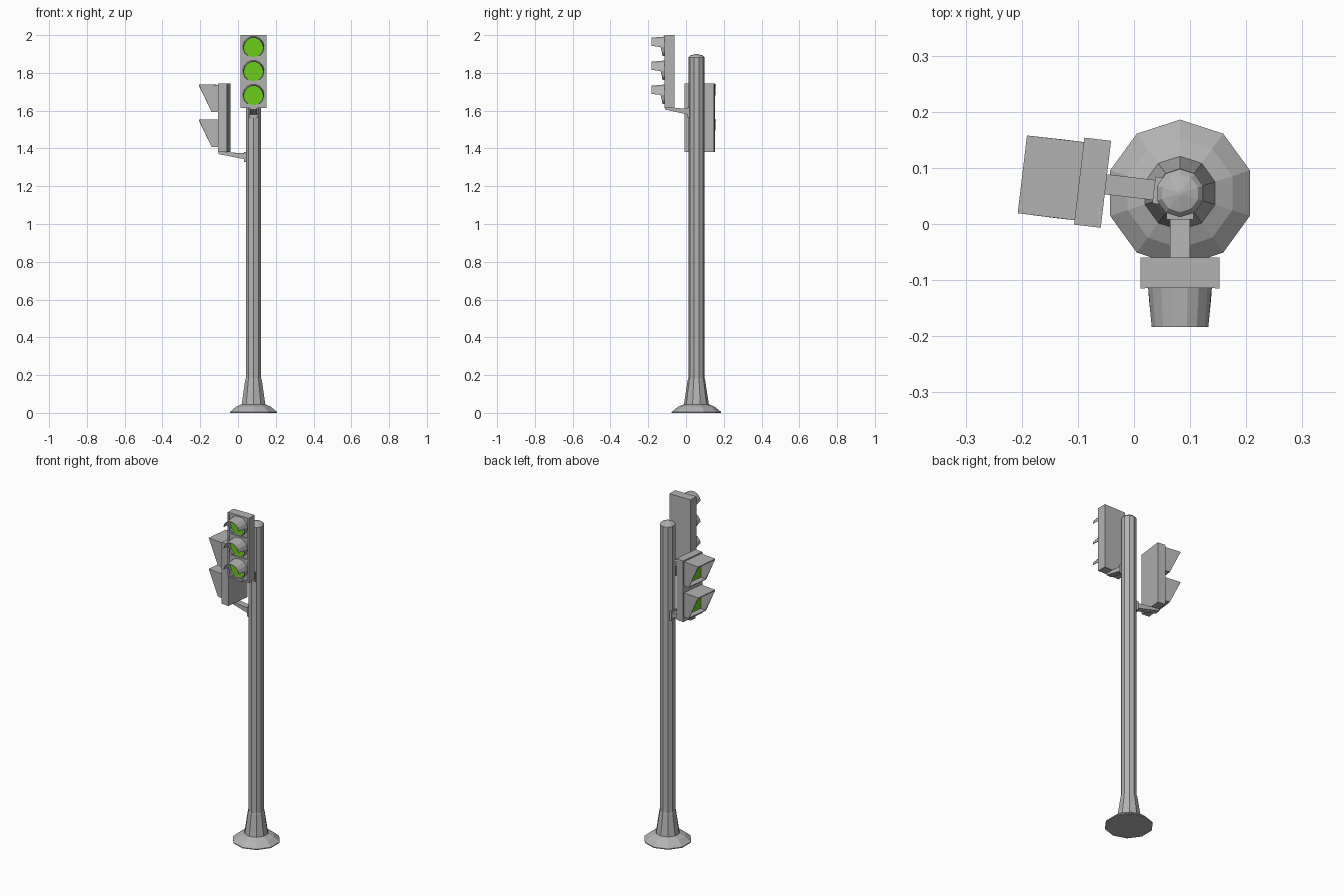
import bpy, bmesh
from math import sin, cos, radians, pi
from mathutils import Matrix

cube = bpy.data.objects.get("Cube")
if cube:
    bpy.data.objects.remove(cube, do_unlink=True)


def material(name, color):
    m = bpy.data.materials.new(name)
    m.use_nodes = True
    m.diffuse_color = (*color, 1)
    m.node_tree.nodes["Principled BSDF"].inputs["Base Color"].default_value = (*color, 1)
    return m


GREY = material("grey metal", (0.45, 0.45, 0.45))
GREEN = material("green lamp", (0.15, 0.62, 0.01))

# Every signal head is modelled facing -y around the pole axis, then turned
POLE = Matrix.Translation((0.082, 0.055, 0))
SIDE = POLE @ Matrix.Rotation(radians(-96.8), 4, 'Z')


def make(name, verts, faces, mat=GREY, frame=POLE, shell=0):
    bm = bmesh.new()
    vs = [bm.verts.new(v) for v in verts]
    for f in faces:
        bm.faces.new([vs[i] for i in f])
    bmesh.ops.recalc_face_normals(bm, faces=bm.faces[:])
    me = bpy.data.meshes.new(name)
    bm.to_mesh(me)
    bm.free()
    me.materials.append(mat)
    ob = bpy.data.objects.new(name, me)
    ob.matrix_world = frame
    bpy.context.collection.objects.link(ob)
    if shell:
        mod = ob.modifiers.new("thickness", 'SOLIDIFY')
        mod.thickness = shell
        mod.offset = 0
    return ob


def prism(name, profile, half, frame=POLE, mat=GREY):
    """Extrude a (y, z) outline across x."""
    n = len(profile)
    verts = [(x, y, z) for x in (-half, half) for y, z in profile]
    faces = [range(n), range(n, 2 * n)]
    faces += [(i, (i + 1) % n, n + (i + 1) % n, n + i) for i in range(n)]
    return make(name, verts, faces, mat, frame)


def box(name, x, y, z, frame=POLE, mat=GREY):
    """Box from (min, max) pairs."""
    ob = prism(name, [(y[0], z[0]), (y[1], z[0]), (y[1], z[1]), (y[0], z[1])],
               (x[1] - x[0]) / 2, frame, mat)
    ob.matrix_world = frame @ Matrix.Translation(((x[0] + x[1]) / 2, 0, 0))
    return ob


def lathe(name, profile, sides=10):
    """Spin an (r, z) outline about the pole axis."""
    verts = [(r * cos(pi / 2 + 2 * pi * i / sides), r * sin(pi / 2 + 2 * pi * i / sides), z)
             for r, z in profile for i in range(sides)]
    faces = [range(sides), range(len(verts) - sides, len(verts))]
    for k in range(len(profile) - 1):
        for i in range(sides):
            a, b = k * sides + i, k * sides + (i + 1) % sides
            faces.append((a, b, b + sides, a + sides))
    return make(name, verts, faces)


# Pole and foot
lathe("base_flange", [(0.131, 0), (0.131, 0.005), (0.098, 0.032), (0.065, 0.046)])
lathe("base_cone", [(0.066, 0.044), (0.047, 0.17), (0.044, 0.182)])
lathe("pole", [(0.043, 0.04), (0.043, 1.882), (0.034, 1.892), (0.004, 1.9)])

# Front head: recessed housing with raised frame bars
box("front_housing", (-0.07, 0.07), (-0.163, -0.115), (1.615, 2.0))
for s in (-1, 1):
    box("front_frame_side", sorted((s * 0.062, s * 0.07)), (-0.17, -0.16), (1.615, 2.0))
for z in (1.615, 1.743, 1.869, 1.992):
    box("front_frame_bar", (-0.066, 0.066), (-0.169, -0.16), (z, z + 0.008))


def visor_reach(angle):
    """Full length above, stepping back and tapering away below."""
    return 0.068 if angle > 5 and angle < 175 else 0.019 + 0.02 * sin(radians(angle)) ** 1 * 0.6


for z in (1.937, 1.81, 1.683):
    # Round lamp
    n = 20
    ring = [(0.053 * cos(2 * pi * i / n), y, z + 0.053 * sin(2 * pi * i / n))
            for y in (-0.16, -0.167) for i in range(n)]
    make("front_lamp", ring, [range(n), range(n, 2 * n)] +
         [(i, (i + 1) % n, n + (i + 1) % n, n + i) for i in range(n)], GREEN)
    # Scooped visor, narrowing towards its mouth
    angles = [-60, -30, 0, 8, 30, 54, 76, 104, 126, 150, 172, 180, 210, 240]
    verts = []
    for a in angles:
        reach = visor_reach(a)
        for d in (0, reach):
            r = 0.0555 - 0.006 * d / 0.068
            verts.append((r * cos(radians(a)), -0.165 - d - 0.005 * (d > 0), z + r * sin(radians(a))))
    make("front_visor", verts,
         [(2 * i, 2 * i + 1, 2 * i + 3, 2 * i + 2) for i in range(len(angles) - 1)], shell=0.003)

# Side head: housing with two square lamps under wedge hoods
box("side_housing", (-0.078, 0.078), (-0.181, -0.133), (1.38, 1.745), SIDE)
for top in (1.735, 1.55):
    low = top - 0.14
    box("side_lamp", (-0.064, 0.064), (-0.185, -0.178), (low + 0.006, top - 0.006), SIDE, GREEN)
    rim = [(-0.068, low), (0.068, low), (0.068, top), (-0.068, top)]
    verts = [(x, -0.178, z) for x, z in rim]
    verts += [(x, -0.283 if z == top else -0.215, z) for x, z in rim]
    make("side_hood", verts, [(i, (i + 1) % 4, 4 + (i + 1) % 4, 4 + i) for i in range(4)],
         frame=SIDE, shell=0.006)

# Brackets: tapered arm and mounting plate against the pole
for label, frame, z, reach in (("front", POLE, 1.618, -0.165), ("side", SIDE, 1.382, -0.184)):
    prism(label + "_bracket_arm", [(-0.04, z - 0.008), (reach, z), (reach, z - 0.012),
                                   (-0.04, z - 0.04)], 0.018, frame)
    box(label + "_bracket_plate", (-0.024, 0.024), (-0.047, -0.03), (z - 0.055, z), frame)
